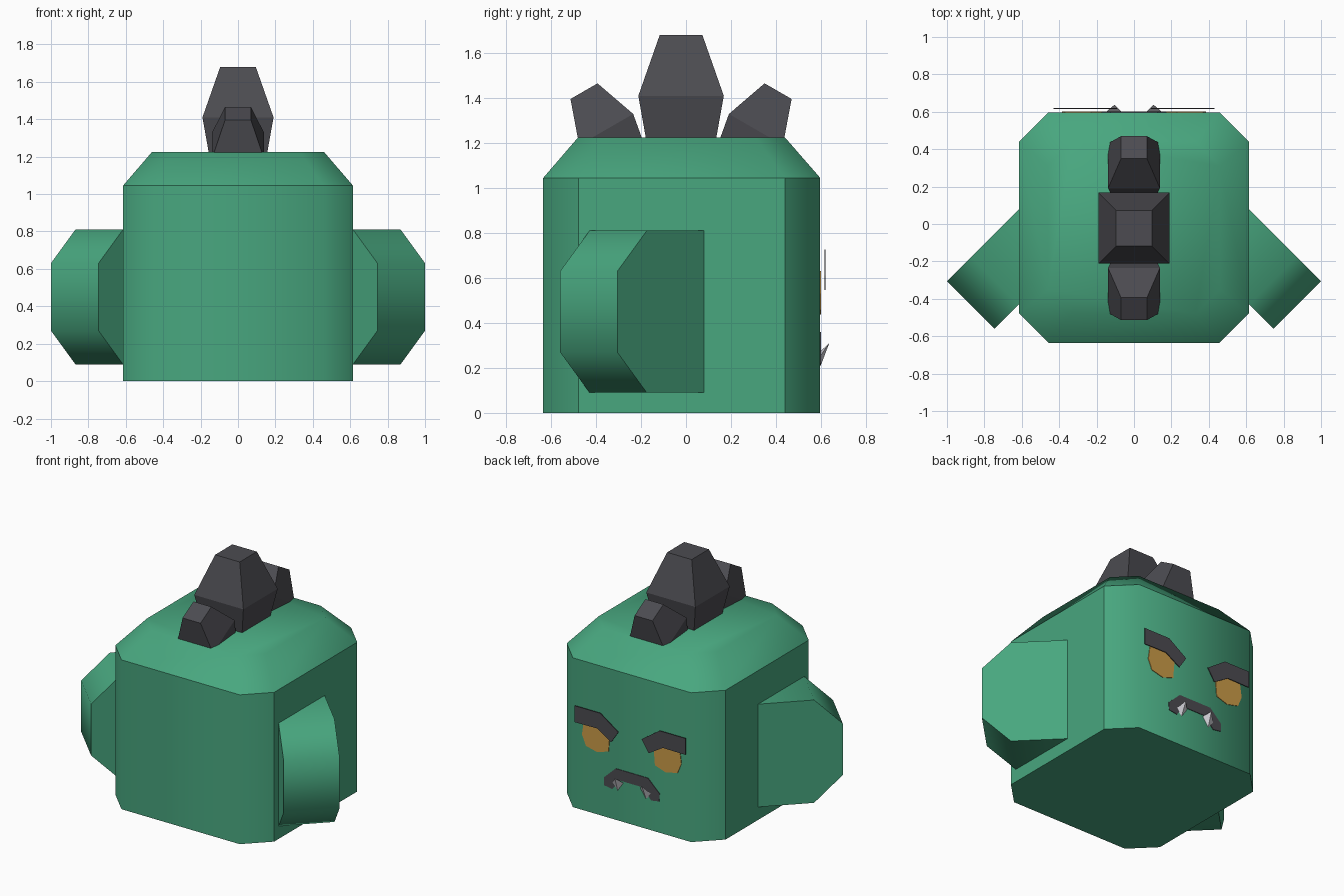
import bpy, bmesh, math
from mathutils import Vector

if "Cube" in bpy.data.objects:
    bpy.data.objects.remove(bpy.data.objects["Cube"])


def material(name, rgb):
    m = bpy.data.materials.new(name)
    m.diffuse_color = (*rgb, 1)
    m.use_nodes = True
    m.node_tree.nodes["Principled BSDF"].inputs["Base Color"].default_value = m.diffuse_color
    return m


GREEN = material("green", (0.065, 0.385, 0.212))
DARK = material("charcoal", (0.072, 0.071, 0.082))
AMBER = material("amber", (0.60, 0.33, 0.065))
IVORY = material("pale grey", (0.68, 0.67, 0.72))


def loft(name, rings, mat, smooth_angle=None):
    """Closed solid through a list of equal-length point rings."""
    bm = bmesh.new()
    loops = [[bm.verts.new(p) for p in ring] for ring in rings]
    n = len(loops[0])
    for a, b in zip(loops, loops[1:]):
        for i in range(n):
            j = (i + 1) % n
            bm.faces.new((a[i], a[j], b[j], b[i]))
    bm.faces.new(loops[0][::-1])
    bm.faces.new(loops[-1])
    bmesh.ops.recalc_face_normals(bm, faces=bm.faces)
    me = bpy.data.meshes.new(name)
    bm.to_mesh(me)
    bm.free()
    me.materials.append(mat)
    ob = bpy.data.objects.new(name, me)
    bpy.context.collection.objects.link(ob)
    if smooth_angle:
        bpy.ops.object.select_all(action='DESELECT')
        bpy.context.view_layer.objects.active = ob
        ob.select_set(True)
        bpy.ops.object.shade_smooth_by_angle(angle=math.radians(smooth_angle))
    return ob


def octagon(x, y0, y1, c, z):
    return [(-x + c, y0, z), (x - c, y0, z), (x, y0 + c, z), (x, y1 - c, z),
            (x - c, y1, z), (-x + c, y1, z), (-x, y1 - c, z), (-x, y0 + c, z)]


# Body: chamfered box with a sloped shoulder; soft front/back corners
WALL, TOP, HALF = 1.045, 1.225, 0.615
body = loft("body", [octagon(HALF, -0.635, 0.597, 0.157, 0),
                     octagon(HALF, -0.635, 0.597, 0.157, WALL),
                     octagon(0.46, -0.48, 0.44, 0.13, TOP)], GREEN)
for f in body.data.polygons:
    f.use_smooth = True
for e in body.data.edges:
    a, b = (body.data.vertices[i].co for i in e.vertices)
    rim = abs(a.z - b.z) < 1e-4 and a.z < TOP - 0.01
    side = abs(a.x - b.x) < 1e-4 and abs(abs(a.x) - HALF) < 1e-4
    e.use_edge_sharp = rim or side

# Arms: thick chamfered paddles swept 45 degrees forward
paddle = [(-0.02, 0.09), (0.36, 0.09), (0.545, 0.27),
          (0.545, 0.63), (0.36, 0.81), (-0.02, 0.81)]
d = math.sqrt(0.5)
for s, side in ((-1, "left"), (1, "right")):
    rings = [[(s * (0.615 + d * (u - t)), 0.08 - d * (u + t), z)
              for u, z in paddle] for t in (0, 0.36)]
    loft(side + "_arm", rings, GREEN, 50)


# Crest: square spikes, the outer two smaller and tilted 30 degrees
def spike(name, y, z, size, tilt):
    axis = Vector((0, math.sin(tilt), math.cos(tilt)))
    across = Vector((0, math.cos(tilt), -math.sin(tilt)))
    rings = []
    for h, r in ((-0.185, 0.157), (0, 0.19), (0.27, 0.095)):
        c = Vector((0, y, z)) + axis * h * size
        rings.append([c + Vector((i * r * size, 0, 0)) + across * (j * r * size)
                      for i, j in ((-1, -1), (1, -1), (1, 1), (-1, 1))])
    loft(name, rings, DARK)


spike("middle_crest_spike", -0.022, 1.41, 1, 0)
spike("front_crest_spike", -0.355, 1.26, 0.73, -math.pi / 6)
spike("rear_crest_spike", 0.311, 1.26, 0.73, math.pi / 6)


# Face on the +y side: thin plates
def plate(name, pts, y0, y1, mat):
    loft(name, [[(x, y, z) for x, z in pts] for y in (y0, y1)], mat)


brow = [(0.43, 0.727), (0.23, 0.727), (0.09, 0.631),
        (0.145, 0.547), (0.255, 0.614), (0.43, 0.612)]
eye = [(0.17, 0.58), (0.18, 0.465), (0.265, 0.437), (0.355, 0.458),
       (0.385, 0.53), (0.37, 0.63), (0.23, 0.63)]
for s, side in ((-1, "left"), (1, "right")):
    plate(side + "_brow", [(s * x, z) for x, z in brow], 0.616, 0.621, DARK)
    plate(side + "_eye", [(s * x, z) for x, z in eye], 0.596, 0.601, AMBER)
    # Tooth: small pyramid jutting out and up over the lip
    base = [(s * 0.065, 0.599, 0.275), (s * 0.11, 0.599, 0.21), (s * 0.15, 0.599, 0.255)]
    tip = Vector((s * 0.105, 0.637, 0.31))
    loft(side + "_tooth", [base, [tip + (Vector(p) - tip) * 0.02 for p in base]], IVORY)

half_mouth = [(0.09, 0.285), (0.15, 0.21), (0.213, 0.22), (0.215, 0.275), (0.125, 0.36)]
plate("mouth", half_mouth + [(-x, z) for x, z in half_mouth[::-1]], 0.596, 0.601, DARK)
